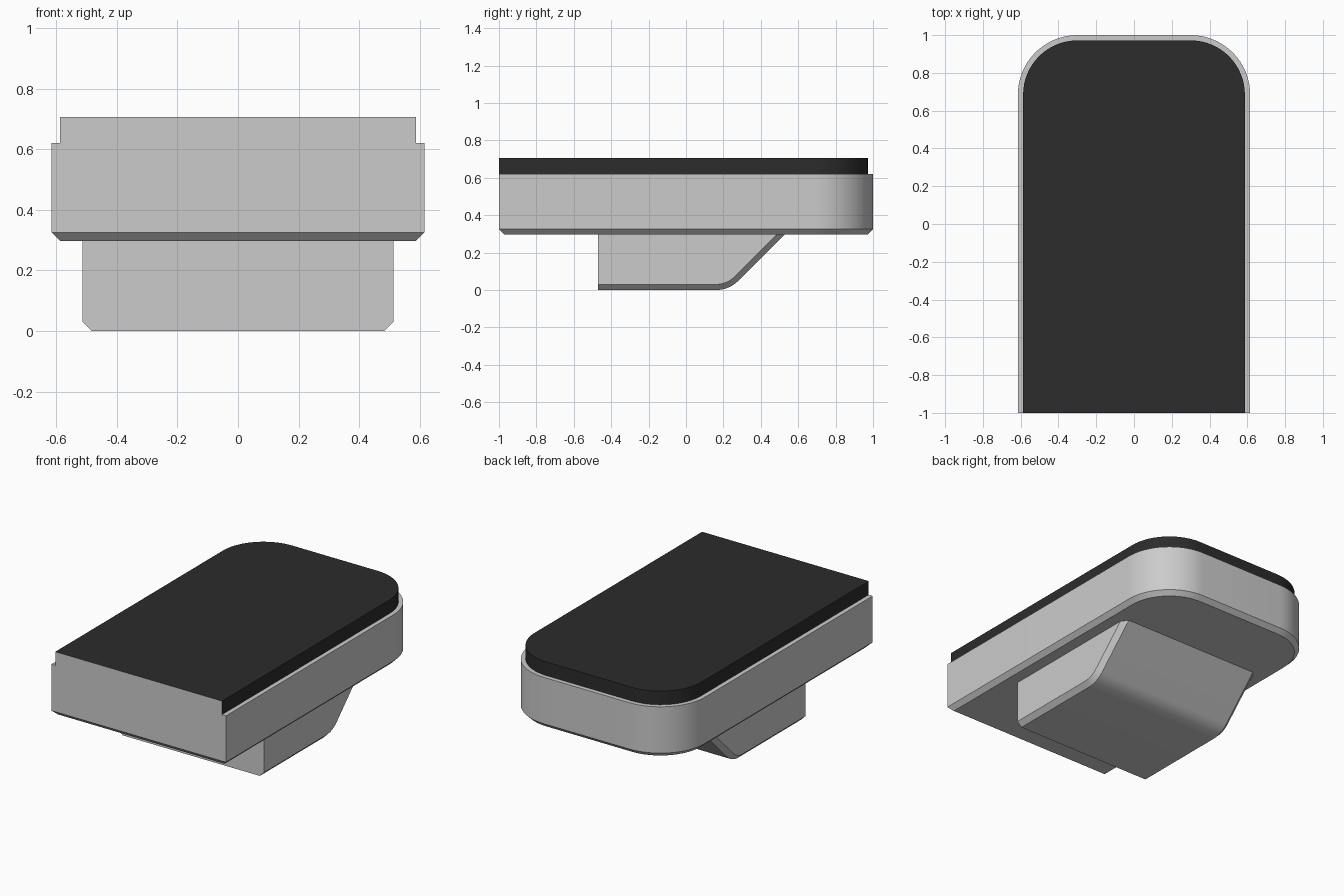
import bpy, bmesh
from math import sin, cos, pi, radians

if "Cube" in bpy.data.objects:
    bpy.data.objects.remove(bpy.data.objects["Cube"])


def loft(name, rings):
    """Bridge equal-length closed rings, cap both ends, smooth by angle."""
    bm = bmesh.new()
    vs = [[bm.verts.new(p) for p in ring] for ring in rings]
    n = len(vs[0])
    for a, b in zip(vs, vs[1:]):
        for i in range(n):
            j = (i + 1) % n
            bm.faces.new((a[i], a[j], b[j], b[i]))
    bm.faces.new(vs[0])
    bm.faces.new(vs[-1])
    bmesh.ops.recalc_face_normals(bm, faces=bm.faces)
    me = bpy.data.meshes.new(name)
    bm.to_mesh(me)
    bm.free()
    me.shade_smooth()
    me.set_sharp_from_angle(angle=radians(30))
    ob = bpy.data.objects.new(name, me)
    bpy.context.collection.objects.link(ob)
    return ob


def outline(hw, front, back, r, z, n=16):
    """Square front corners, rounded back corners."""
    pts = [(-hw, front, z), (hw, front, z)]
    for cx, start in ((hw - r, 0), (r - hw, pi / 2)):
        for i in range(n + 1):
            a = start + pi / 2 * i / n
            pts.append((cx + r * cos(a), back - r + r * sin(a), z))
    return pts


C = 0.028            # chamfer and step width
HW, R = 0.615, 0.315
Z0, Z1, Z2 = 0.297, 0.62, 0.707

# Main slab with chamfered underside
loft("slab", [
    outline(HW - C, -1 + C, 1 - C, R - C, Z0),
    outline(HW, -1, 1, R, Z0 + C),
    outline(HW, -1, 1, R, Z1),
])

# Dark raised pad, its front end left grey
pad = loft("top_pad", [
    outline(HW - C, -1, 1 - C, R - C, Z1),
    outline(HW - C, -1, 1 - C, R - C, Z2),
])
dark = bpy.data.materials.new("dark_pad")
dark.diffuse_color = (0.025, 0.025, 0.025, 1)
dark.use_nodes = True
dark.node_tree.nodes["Principled BSDF"].inputs["Base Color"].default_value = dark.diffuse_color
pad.data.materials.append(None)
pad.data.materials.append(dark)
for f in pad.data.polygons:
    f.material_index = 0 if f.normal.y < -0.9 else 1


def keel(x, inset, n=10):
    """Side profile of the lower block: flat base curving into a 45 degree ramp."""
    cy, cz = 0.16, 0.17
    r = cz - inset
    pts = [(x, -0.47, Z0), (x, -0.47, inset)]
    for i in range(n + 1):
        a = pi / 4 * i / n
        pts.append((x, cy + r * sin(a), cz - r * cos(a)))
    _, y, z = pts[-1]
    pts.append((x, y + Z0 - z, Z0))
    return pts


# Lower block with chamfered long edges
B, D = 0.513, 0.03
loft("lower_block", [keel(-B, D), keel(-B + D, 0), keel(B - D, 0), keel(B, D)])
